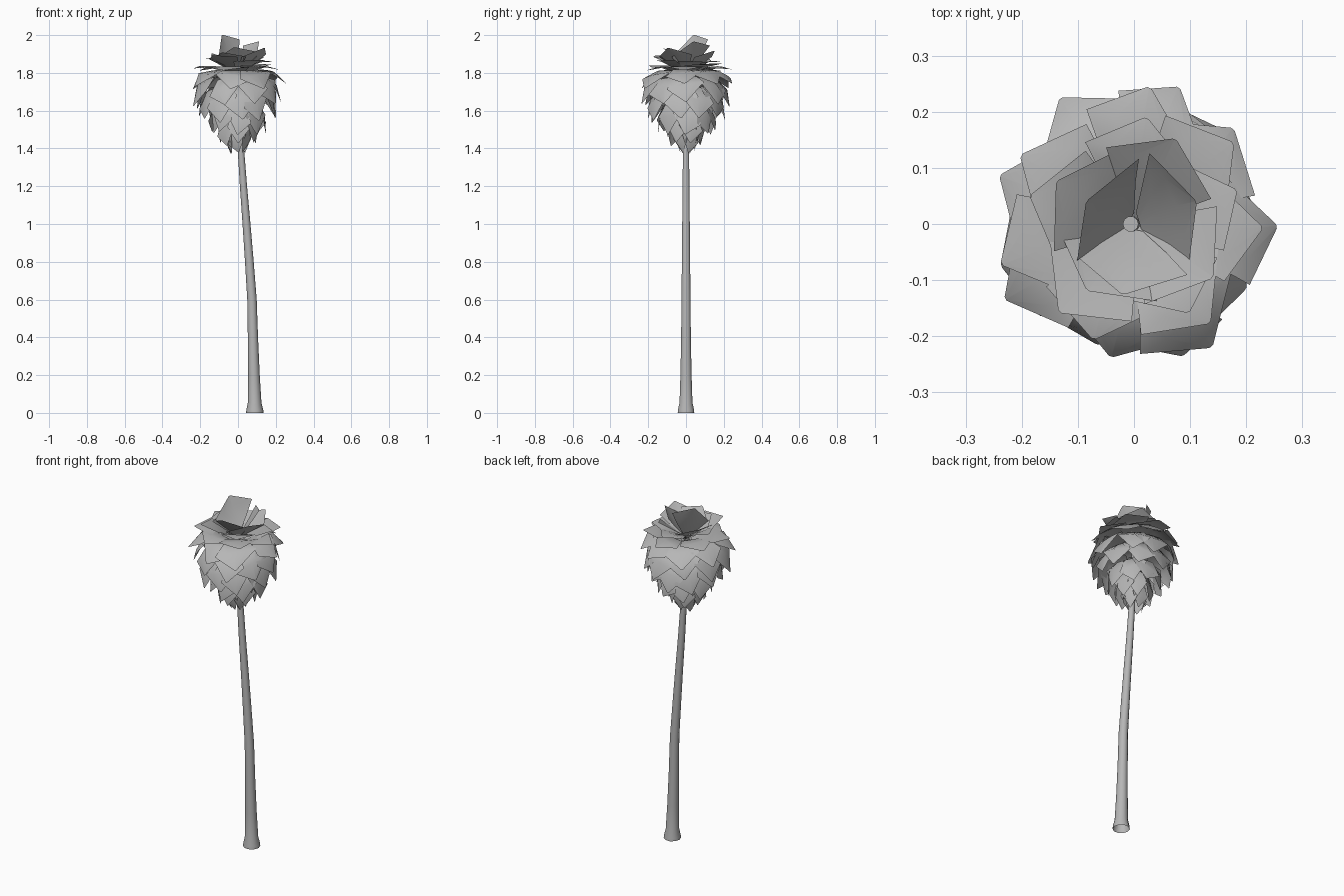
import bpy, bmesh, math, random
from mathutils import Vector

if "Cube" in bpy.data.objects:
    bpy.data.objects.remove(bpy.data.objects["Cube"])

random.seed(11)


def material(name, col):
    m = bpy.data.materials.new(name)
    m.diffuse_color = (*col, 1)
    m.use_nodes = True
    m.node_tree.nodes["Principled BSDF"].inputs["Base Color"].default_value = m.diffuse_color
    return m


GREY = material("mid grey", (0.47, 0.47, 0.47))


def make_object(name, bm, angle):
    me = bpy.data.meshes.new(name)
    bm.to_mesh(me)
    bm.free()
    ob = bpy.data.objects.new(name, me)
    bpy.context.collection.objects.link(ob)
    me.materials.append(GREY)
    bpy.ops.object.select_all(action='DESELECT')
    ob.select_set(True)
    bpy.context.view_layer.objects.active = ob
    bpy.ops.object.shade_smooth_by_angle(angle=math.radians(angle))
    return ob


# Trunk: open tube of rings along a gently leaning path (z, x centre, radius)
bm = bmesh.new()
rings = []
SIDES = 10
for z, x, r in [(0, .089, .046), (.015, .089, .045), (.055, .088, .036), (.2, .084, .031),
                (.4, .079, .027), (.6, .074, .025), (.8, .060, .023), (1.0, .045, .021),
                (1.2, .029, .019), (1.4, .015, .017), (1.6, .003, .016), (1.84, -.006, .014)]:
    rings.append([bm.verts.new((x + r * math.cos(a), r * math.sin(a), z))
                  for a in (2 * math.pi * i / SIDES for i in range(SIDES))])
for lo, hi in zip(rings, rings[1:]):
    for i in range(SIDES):
        j = (i + 1) % SIDES
        bm.faces.new((lo[i], lo[j], hi[j], hi[i]))
bm.faces.new(rings[-1])
make_object("trunk", bm, 40)


def leaf(bm, base, mid, tip, angle, half, skew):
    """Broad curved leaf with a pointed tip, bending over base-mid-tip (r, z)."""
    out = Vector((math.cos(angle), math.sin(angle), 0))
    side = Vector((-math.sin(angle), math.cos(angle), 0))
    # control point chosen so the curve passes through mid at t = 0.5
    ctl = [2 * m - (b + e) / 2 for b, m, e in zip(base, mid, tip)]
    grid = []
    for t, w in ((0, .15), (.33, .6), (.66, 1), (1, .04)):
        row = []
        for s in (-1, -.5, 0, .5, 1):
            # skew pushes one side corner towards the tip and pulls the other back
            u = min(1.02, t + skew * s * w)
            q = (1 - u) ** 2, 2 * u * (1 - u), u * u
            r, z = (q[0] * b + q[1] * c + q[2] * e for b, c, e in zip(base, ctl, tip))
            lat = half * w * s
            p = out * (r - 1.3 * lat * lat) + side * (lat - skew * t * t * half)
            p.z = z
            row.append(bm.verts.new(p))
        grid.append(row)
    for a, b in zip(grid, grid[1:]):
        for j in range(4):
            bm.faces.new((a[j], b[j], b[j + 1], a[j + 1]))


# Tiers from the crown to the hanging skirt:
# count, start angle, base, middle, tip, half width, jitter
TIERS = [
    ("inner_crown_leaves", 4, 65, (.01, 1.80), (.085, 1.865), (.155, 1.915), .105, .018),
    ("middle_crown_leaves", 5, 20, (.01, 1.79), (.10, 1.86), (.19, 1.875), .10, .018),
    ("outer_crown_leaves", 7, 45, (.01, 1.77), (.125, 1.835), (.23, 1.83), .10, .02),
    ("shoulder_leaves", 8, 33, (.03, 1.79), (.16, 1.81), (.25, 1.73), .10, .02),
    ("upper_skirt_leaves", 9, 5, (.06, 1.78), (.185, 1.755), (.235, 1.63), .095, .02),
    ("middle_skirt_leaves", 10, 20, (.06, 1.74), (.17, 1.69), (.20, 1.555), .085, .018),
    ("lower_skirt_leaves", 9, 0, (.05, 1.67), (.13, 1.61), (.15, 1.485), .075, .015),
    ("bottom_skirt_leaves", 7, 15, (.03, 1.62), (.09, 1.54), (.09, 1.425), .06, .012),
    ("collar_leaves", 6, 30, (.02, 1.58), (.06, 1.48), (.035, 1.375), .045, .008),
]
for name, n, start, base, mid, tip, half, jit in TIERS:
    bm = bmesh.new()
    for i in range(n):
        a = math.radians(start + 360 * i / n + random.uniform(-8, 8))
        d = random.uniform(-jit, jit)
        e = random.uniform(-jit, jit) * .8
        leaf(bm, base, (mid[0] + e * .4, mid[1] + d * .3), (tip[0] + e, tip[1] + d), a,
             half * random.uniform(.9, 1.1), random.uniform(-.22, .22))
    make_object(name, bm, 50)

# Three steep leaves forming the open cup around the centre, the back one tallest
bm = bmesh.new()
for deg, mid, tip, skew in ((140, (.055, 1.905), (.09, 2.0), -.22),
                            (30, (.065, 1.89), (.115, 1.965), .2),
                            (268, (.065, 1.875), (.125, 1.935), .15)):
    leaf(bm, (.01, 1.81), mid, tip, math.radians(deg), .105, skew)
make_object("top_cup_leaves", bm, 50)
